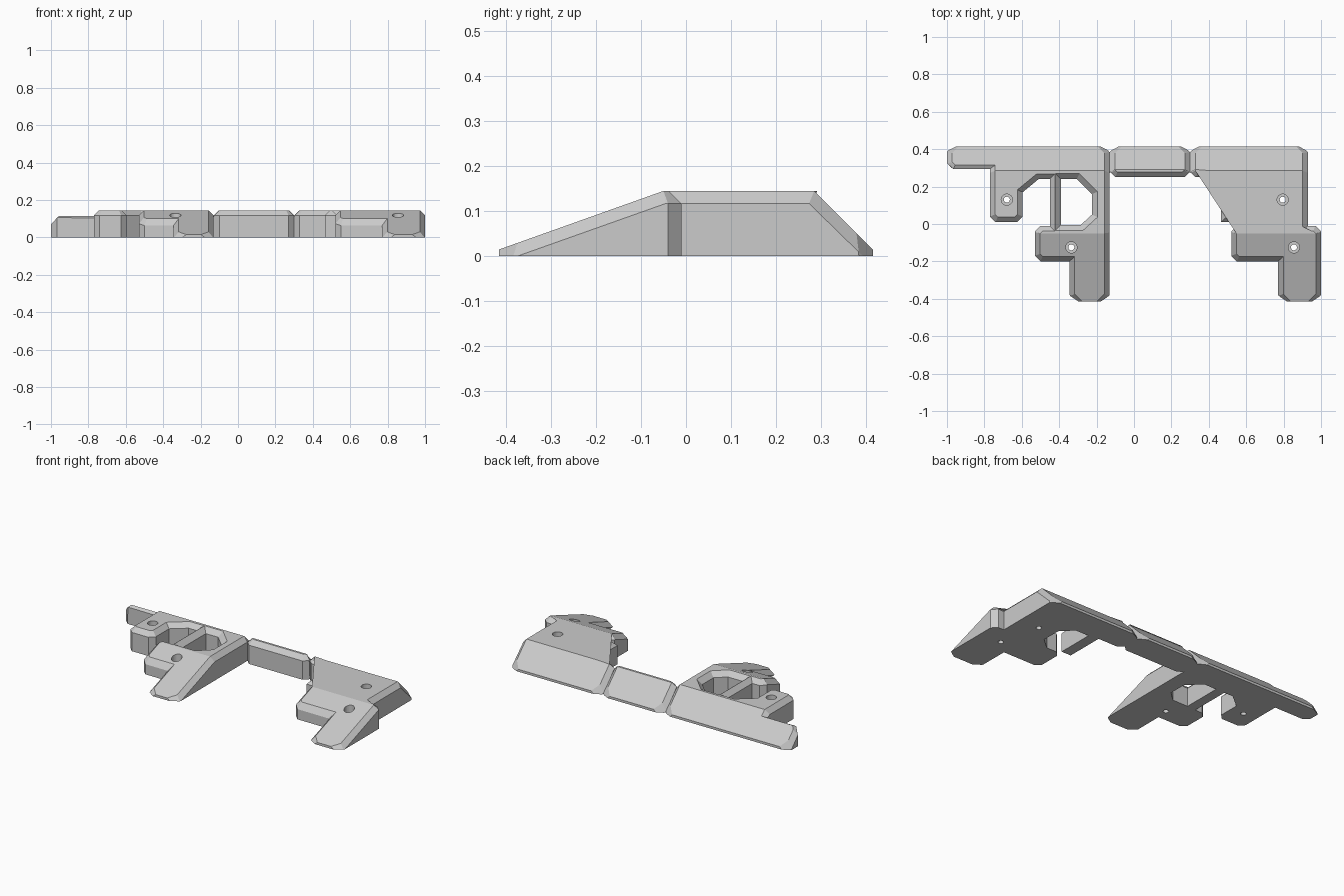
import bpy, bmesh, math
from mathutils import Vector

cube = bpy.data.objects.get("Cube")
if cube:
    bpy.data.objects.remove(cube, do_unlink=True)

TOP = 0.145       # height of the flat top
CHAMFER = 0.03

grey = bpy.data.materials.new("light_grey")
grey.use_nodes = True
grey.diffuse_color = (0.6, 0.6, 0.6, 1)
grey.node_tree.nodes["Principled BSDF"].inputs["Base Color"].default_value = (0.6, 0.6, 0.6, 1)


def make_object(name, bm):
    bmesh.ops.recalc_face_normals(bm, faces=bm.faces)
    mesh = bpy.data.meshes.new(name)
    bm.to_mesh(mesh)
    bm.free()
    mesh.materials.append(grey)
    obj = bpy.data.objects.new(name, mesh)
    bpy.context.collection.objects.link(obj)
    return obj


def loft(rings):
    """Closed solid through (outline, height) rings with equal point counts."""
    bm = bmesh.new()
    loops = [[bm.verts.new((p[0], p[1], z)) for p in pts] for pts, z in rings]
    for low, high in zip(loops, loops[1:]):
        for i in range(len(low)):
            j = (i + 1) % len(low)
            bm.faces.new((low[i], low[j], high[j], high[i]))
    bm.faces.new(loops[0][::-1])
    bm.faces.new(loops[-1])
    bmesh.ops.recalc_face_normals(bm, faces=bm.faces)
    return bm


def cut_corners(points, skip):
    """Clip the outer right-angle corners of a clockwise outline."""
    result = []
    for i, p in enumerate(points):
        p = Vector(p)
        a = (Vector(points[i - 1]) - p).normalized()
        b = (Vector(points[(i + 1) % len(points)]) - p).normalized()
        outer = a.x * b.y - a.y * b.x > 0.9
        if outer and i not in skip:
            result += [p + a * CHAMFER, p + b * CHAMFER]
        else:
            result.append(p)
    return result


def grow(points, d):
    """Offset a clockwise outline outward."""
    result = []
    for i, p in enumerate(points):
        p = Vector(p)
        a = (p - Vector(points[i - 1])).normalized()
        b = (Vector(points[(i + 1) % len(points)]) - p).normalized()
        n, m = Vector((-a.y, a.x)), Vector((-b.y, b.x))
        result.append(p + (n + m) * d / (1 + n.dot(m)))
    return result


def slice_off(bm, point, normal):
    bmesh.ops.bisect_plane(bm, geom=bm.verts[:] + bm.edges[:] + bm.faces[:], dist=1e-6,
                           plane_co=point, plane_no=normal, clear_outer=True)
    bmesh.ops.holes_fill(bm, edges=[e for e in bm.edges if e.is_boundary], sides=0)
    bmesh.ops.recalc_face_normals(bm, faces=bm.faces)


def plate(name, outline, skip=()):
    """Ramped plate with chamfered upper rim."""
    pts = cut_corners(outline, skip)
    bm = loft([(pts, -0.1), (pts, TOP)])
    slice_off(bm, (0, -0.05, TOP), (0, -0.13, 0.365))
    slice_off(bm, (0, 0.285, TOP), (0, 1, 1))
    bm.normal_update()
    rim = []
    for e in bm.edges:
        if len(e.link_faces) != 2:
            continue
        z = sorted(f.normal.z for f in e.link_faces)
        y = sum(v.co.y for v in e.verts) / 2
        if abs(z[0]) < 0.1 and z[1] > 0.3 and -0.409 < y < 0.414:
            rim.append(e)
    bmesh.ops.bevel(bm, geom=rim, offset=0.028, offset_type='OFFSET', segments=1,
                    affect='EDGES', clamp_overlap=False)
    slice_off(bm, (0, 0, 0), (0, 0, -1))
    return make_object(name, bm)


def subtract(target, bm):
    cutter = make_object("cutter", bm)
    cutter.hide_render = True
    mod = target.modifiers.new("cut", 'BOOLEAN')
    mod.operation, mod.solver, mod.object = 'DIFFERENCE', 'EXACT', cutter
    bpy.context.view_layer.objects.active = target
    bpy.ops.object.modifier_apply(modifier=mod.name)
    bpy.data.objects.remove(cutter, do_unlink=True)


def screw_hole(target, x, y):
    def ring(r):
        return [(x + r * math.cos(k * math.tau / 24), y + r * math.sin(k * math.tau / 24))
                for k in range(24)]
    subtract(target, loft([(ring(0.016), -0.05), (ring(0.016), 0.06),
                           (ring(0.03), 0.06), (ring(0.03), 0.2)]))


# Right-hand bracket with long beam, two tabs and a front leg
right_bracket = plate("right_bracket", [
    (-1, 0.415), (-0.13, 0.415), (-0.13, -0.415), (-0.345, -0.415), (-0.345, -0.2),
    (-0.53, -0.2), (-0.53, -0.01), (-0.45, -0.01), (-0.45, 0.24), (-0.51, 0.24),
    (-0.595, 0.17), (-0.595, 0.01), (-0.77, 0.01), (-0.77, 0.295), (-1, 0.295)])

# Flared window beside the thin rib
window = [(-0.39, 0.24), (-0.305, 0.24), (-0.225, 0.16), (-0.225, 0.05),
          (-0.285, -0.005), (-0.39, -0.005)]
subtract(right_bracket, loft([(window, -0.05), (window, TOP - CHAMFER),
                              (grow(window, CHAMFER), TOP),
                              (grow(window, CHAMFER), TOP + 0.05)]))
screw_hole(right_bracket, -0.68, 0.13)
screw_hole(right_bracket, -0.335, -0.125)

# Link bar between the brackets
plate("centre_link", [(-0.13, 0.415), (0.30, 0.415), (0.30, 0.25), (-0.13, 0.25)])

# Left-hand bracket with a free-ended rib around its window
left_bracket = plate("left_bracket", [
    (0.30, 0.415), (0.93, 0.415), (0.93, -0.01), (1, -0.01), (1, -0.415),
    (0.77, -0.415), (0.77, -0.2), (0.52, -0.2), (0.52, -0.01), (0.62, -0.01),
    (0.69, 0.05), (0.69, 0.17), (0.62, 0.24), (0.53, 0.24), (0.53, 0.01),
    (0.465, 0.01), (0.465, 0.25), (0.30, 0.25)], skip=(14, 15))
screw_hole(left_bracket, 0.795, 0.13)
screw_hole(left_bracket, 0.855, -0.125)
